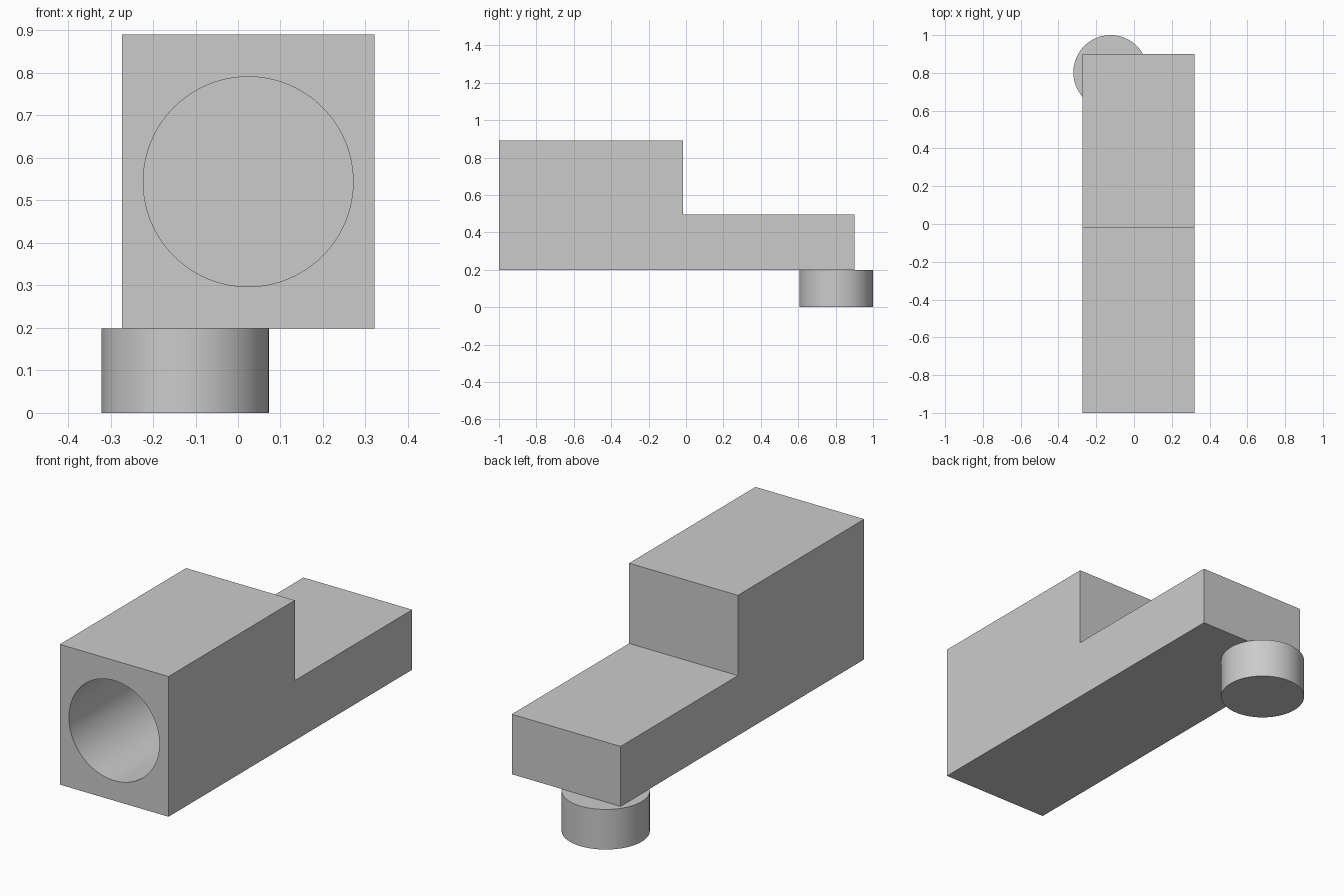
import bpy, bmesh, math
from mathutils import Matrix

default = bpy.data.objects.get("Cube")
if default:
    bpy.data.objects.remove(default, do_unlink=True)

grey = bpy.data.materials.new("plain grey")
grey.use_nodes = True
COLOUR = (0.6, 0.6, 0.6, 1)
grey.diffuse_color = COLOUR
grey.node_tree.nodes["Principled BSDF"].inputs["Base Color"].default_value = COLOUR


def add_object(name, bm):
    bmesh.ops.recalc_face_normals(bm, faces=bm.faces)
    mesh = bpy.data.meshes.new(name)
    bm.to_mesh(mesh)
    bm.free()
    mesh.materials.append(grey)
    obj = bpy.data.objects.new(name, mesh)
    bpy.context.collection.objects.link(obj)
    return obj


def cylinder(name, radius, depth, centre, tilt=0):
    bm = bmesh.new()
    place = Matrix.Translation(centre) @ Matrix.Rotation(tilt, 4, "X")
    bmesh.ops.create_cone(bm, cap_ends=True, segments=96, radius1=radius,
                          radius2=radius, depth=depth, matrix=place)
    return add_object(name, bm)


def smooth(obj):
    bpy.ops.object.select_all(action="DESELECT")
    obj.select_set(True)
    bpy.context.view_layer.objects.active = obj
    bpy.ops.object.shade_smooth_by_angle(angle=math.radians(30))


# Stepped body: side profile extruded across the width
LEFT, RIGHT, FRONT, STEP, BACK = 0.321, -0.273, -1.0, -0.015, 0.9
BASE, LOW, TOP = 0.198, 0.494, 0.89
profile = [(FRONT, BASE), (BACK, BASE), (BACK, LOW),
           (STEP, LOW), (STEP, TOP), (FRONT, TOP)]
bm = bmesh.new()
side = bm.faces.new([bm.verts.new((RIGHT, y, z)) for y, z in profile])
grown = bmesh.ops.extrude_face_region(bm, geom=[side])["geom"]
bmesh.ops.translate(bm, vec=(LEFT - RIGHT, 0, 0),
                    verts=[v for v in grown if isinstance(v, bmesh.types.BMVert)])
body = add_object("stepped_body", bm)

# Blind round bore in the front face
BORE_DEPTH, LEAD = 0.89, 0.1
bore = cylinder("bore_cutter", 0.247, BORE_DEPTH + LEAD,
                ((LEFT + RIGHT) / 2, FRONT + (BORE_DEPTH - LEAD) / 2, (BASE + TOP) / 2),
                math.pi / 2)
cut = body.modifiers.new("bore", "BOOLEAN")
cut.operation = "DIFFERENCE"
cut.solver = "EXACT"
cut.object = bore
bpy.context.view_layer.objects.active = body
bpy.ops.object.modifier_apply(modifier=cut.name)
bpy.data.objects.remove(bore, do_unlink=True)
smooth(body)

# Round foot under the back right corner
foot = cylinder("round_foot", 0.197, BASE, (-0.124, 0.803, BASE / 2))
smooth(foot)
